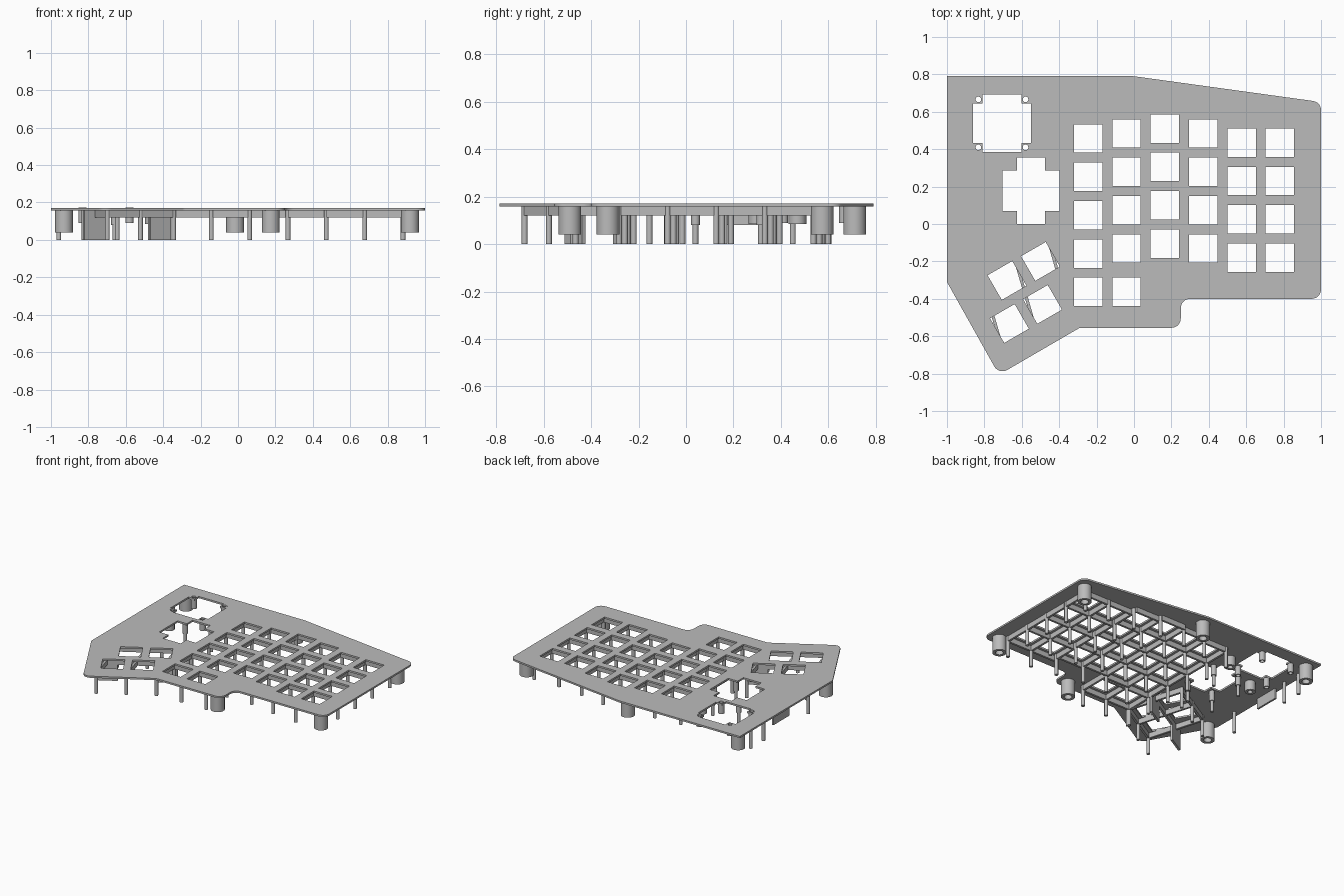
import bpy, bmesh, math
from mathutils import Vector, Matrix

if "Cube" in bpy.data.objects:
    bpy.data.objects.remove(bpy.data.objects["Cube"])

grey = bpy.data.materials.new("matte_grey")
grey.use_nodes = True
grey.diffuse_color = (0.5, 0.5, 0.5, 1)
grey.node_tree.nodes["Principled BSDF"].inputs["Base Color"].default_value = (0.5, 0.5, 0.5, 1)

TOP, UNDER, RIB_LOW = 0.171, 0.158, 0.12
PITCH, KEY = 0.205, 0.152
HALF = PITCH / 2
TILT = math.radians(30)


def finish(name, bm):
    bmesh.ops.recalc_face_normals(bm, faces=bm.faces)
    mesh = bpy.data.meshes.new(name)
    bm.to_mesh(mesh)
    bm.free()
    mesh.materials.append(grey)
    ob = bpy.data.objects.new(name, mesh)
    bpy.context.collection.objects.link(ob)
    bpy.ops.object.select_all(action="DESELECT")
    ob.select_set(True)
    bpy.context.view_layer.objects.active = ob
    bpy.ops.object.shade_smooth_by_angle()
    return ob


def rod(bm, x, y, r, z0, z1=UNDER):
    bmesh.ops.create_cone(bm, cap_ends=True, segments=16, radius1=r, radius2=r, depth=z1 - z0,
                          matrix=Matrix.Translation((x, y, (z0 + z1) / 2)))


def tube(bm, x, y, r, hole, z0, z1=UNDER):
    section = [(r, z0), (r, z1), (hole, z1), (hole, z0)]
    verts = [bm.verts.new((x + a, y, z)) for a, z in section]
    edges = [bm.edges.new((verts[i], verts[i - 1])) for i in range(4)]
    bmesh.ops.spin(bm, geom=verts + edges, cent=(x, y, 0), axis=(0, 0, 1),
                   angle=2 * math.pi, steps=28, use_merge=True)


def wall(bm, a, b, thick, z0):
    a, b = Vector(a), Vector(b)
    d = b - a
    mid = (a + b) / 2
    m = (Matrix.Translation((mid.x, mid.y, (z0 + UNDER) / 2))
         @ Matrix.Rotation(math.atan2(d.y, d.x), 4, "Z")
         @ Matrix.Diagonal((d.length, thick, UNDER - z0, 1)))
    bmesh.ops.create_cube(bm, size=1, matrix=m)


def rounded(corners, steps=7):
    """Outline with each corner (x, y, radius) replaced by an arc."""
    out = []
    for i, (x, y, r) in enumerate(corners):
        p = Vector((x, y))
        if r == 0:
            out.append(p)
            continue
        u = (Vector(corners[i - 1][:2]) - p).normalized()
        v = (Vector(corners[(i + 1) % len(corners)][:2]) - p).normalized()
        half = u.angle(v) / 2
        c = p + (u + v).normalized() * r / math.sin(half)
        s, e = p + u * r / math.tan(half) - c, p + v * r / math.tan(half) - c
        sweep = s.angle_signed(e)
        for k in range(steps + 1):
            out.append(c + Matrix.Rotation(-sweep * k / steps, 2) @ s)
    return out


def square(cx, cy, size, tilt=0):
    turn = Matrix.Rotation(tilt, 2)
    return [Vector((cx, cy)) + turn @ Vector((sx, sy)) * size / 2
            for sx, sy in ((-1, -1), (1, -1), (1, 1), (-1, 1))]


def plus(cx, cy, w, h, nw, nh):
    quarter = [(w, nh), (nw, nh), (nw, h)]
    pts = quarter + [(-x, y) for x, y in quarter[::-1]]
    pts += [(-x, -y) for x, y in pts]
    return [Vector((cx + x, cy + y)) for x, y in pts]


def circle(cx, cy, r, n=20):
    return [Vector((cx + r * math.cos(k * math.tau / n), cy + r * math.sin(k * math.tau / n)))
            for k in range(n)]


# Key layout: column x, top row y, and the key centres
columns = [(-0.245 + PITCH * i, y) for i, y in enumerate((0.457, 0.484, 0.51, 0.484, 0.435, 0.435))]
keys = [(x, y - PITCH * r) for x, y in columns for r in range(4)]
LOW_ROW = -0.363
keys += [(x, LOW_ROW) for x, _ in columns[:2]]
thumbs = [(-0.679, -0.302), (-0.50, -0.20), (-0.666, -0.532), (-0.489, -0.43)]
mounts = [(-0.706 + sx * 0.126, 0.538 + sy * 0.128) for sx in (-1, 1) for sy in (-1, 1)]

# Top plate with all openings
outline = rounded([(-1, 0.79, 0), (0, 0.79, 0.1), (1, 0.652, 0.05), (1, -0.4, 0.05),
                   (0.25, -0.4, 0.05), (0.25, -0.555, 0.05), (-0.29, -0.555, 0.03),
                   (-0.722, -0.806, 0.05), (-1, -0.31, 0.02)])
loops = [outline]
loops += [square(x, y, KEY) for x, y in keys]
loops += [square(x, y, KEY, TILT) for x, y in thumbs]
loops.append(plus(-0.706, 0.538, 0.156, 0.154, 0.104, 0.106))
loops.append(plus(-0.551, 0.178, 0.152, 0.177, 0.074, 0.109))
loops += [circle(x, y, 0.015) for x, y in mounts]
curve = bpy.data.curves.new("plate_outline", "CURVE")
curve.dimensions = "2D"
curve.fill_mode = "BOTH"
curve.extrude = (TOP - UNDER) / 2
for loop in loops:
    sp = curve.splines.new("POLY")
    sp.points.add(len(loop) - 1)
    for pt, co in zip(sp.points, loop):
        pt.co = (co.x, co.y, 0, 1)
    sp.use_cyclic_u = True
shape = bpy.data.objects.new("plate_outline", curve)
bpy.context.collection.objects.link(shape)
bpy.context.view_layer.update()
bm = bmesh.new()
bm.from_mesh(shape.evaluated_get(bpy.context.evaluated_depsgraph_get()).to_mesh())
bpy.data.objects.remove(shape)
bmesh.ops.remove_doubles(bm, verts=bm.verts, dist=0.0001)
bmesh.ops.translate(bm, verts=bm.verts, vec=(0, 0, (TOP + UNDER) / 2))
finish("top_plate", bm)

# Ribs between the keys, and legs where they cross
ribs, legs = bmesh.new(), bmesh.new()
for x, y in keys:
    for s in (-1, 1):
        wall(ribs, (x - HALF, y + s * HALF), (x + HALF, y + s * HALF), 0.016, RIB_LOW)
for i in range(7):
    sides = [columns[j][1] for j in (i - 1, i) if 0 <= j < 6]
    x, y = columns[0][0] + (i - 0.5) * PITCH, sum(sides) / len(sides) + HALF
    bottom = LOW_ROW - HALF if i < 3 else y - 4 * PITCH
    wall(ribs, (x, y), (x, bottom), 0.016, RIB_LOW)
    for r in range(5):
        rod(legs, x, y - r * PITCH, 0.0125, 0)
    if i < 3:
        rod(legs, x, bottom, 0.0125, 0)

# Tilted thumb cluster ribs and legs
along = Vector((math.cos(TILT), math.sin(TILT)))
across = Vector((-along.y, along.x))
grid = []
for n, (a, b) in enumerate(((0, 1), (0, 2), (2, 3))):
    mid = sum((Vector(thumbs[k]) for k in ((a, b) if n != 1 else range(4))), Vector((0, 0)))
    mid /= 2 if n != 1 else 4
    mid += across * (0.112 * (1 - n))
    row = [mid + along * PITCH * k for k in (-1, 0, 1)]
    grid.append(row)
    wall(ribs, row[0], row[2], 0.016, RIB_LOW)
for k in range(3):
    wall(ribs, grid[0][k], grid[2][k], 0.016, RIB_LOW)
    rod(legs, *grid[0][k], 0.0125, 0)
    rod(legs, *grid[2][k], 0.0125, 0)
finish("key_ribs", ribs)

# Legs along the left edge
for y in (-0.08, 0.45, 0.6):
    rod(legs, -0.958, y, 0.0125, 0)
finish("support_legs", legs)

# Tall support walls
fins = bmesh.new()
for end in (grid[1][0], grid[1][2]):
    wall(fins, end - along * 0.075, end + along * 0.075, 0.016, 0)
wall(fins, (-0.965, 0.16), (-0.965, 0.35), 0.014, 0.08)
finish("support_walls", fins)

# Hollow screw bosses
bosses = bmesh.new()
for x, y in ((0.92, 0.574), (0.92, -0.329), (0.175, -0.49),
             (-0.015, 0.711), (-0.93, 0.711), (-0.93, -0.329)):
    tube(bosses, x, y, 0.048, 0.027, 0.04)
finish("screw_bosses", bosses)

# Sensor mounts, collars and stepped pins by the two large openings
fittings = bmesh.new()
for x, y in mounts:
    tube(fittings, x, y, 0.021, 0.015, 0.09, TOP + 0.001)
for x, y in ((-0.46, 0.47), (-0.78, 0.3)):
    tube(fittings, x, y, 0.037, 0.018, 0.085)
for sx in (-1, 1):
    for sy in (-1, 1):
        x, y = -0.551 + sx * 0.108, 0.178 + sy * 0.138
        rod(fittings, x, y, 0.019, 0.08)
        rod(fittings, x, y, 0.012, 0, 0.08)
finish("module_fittings", fittings)
